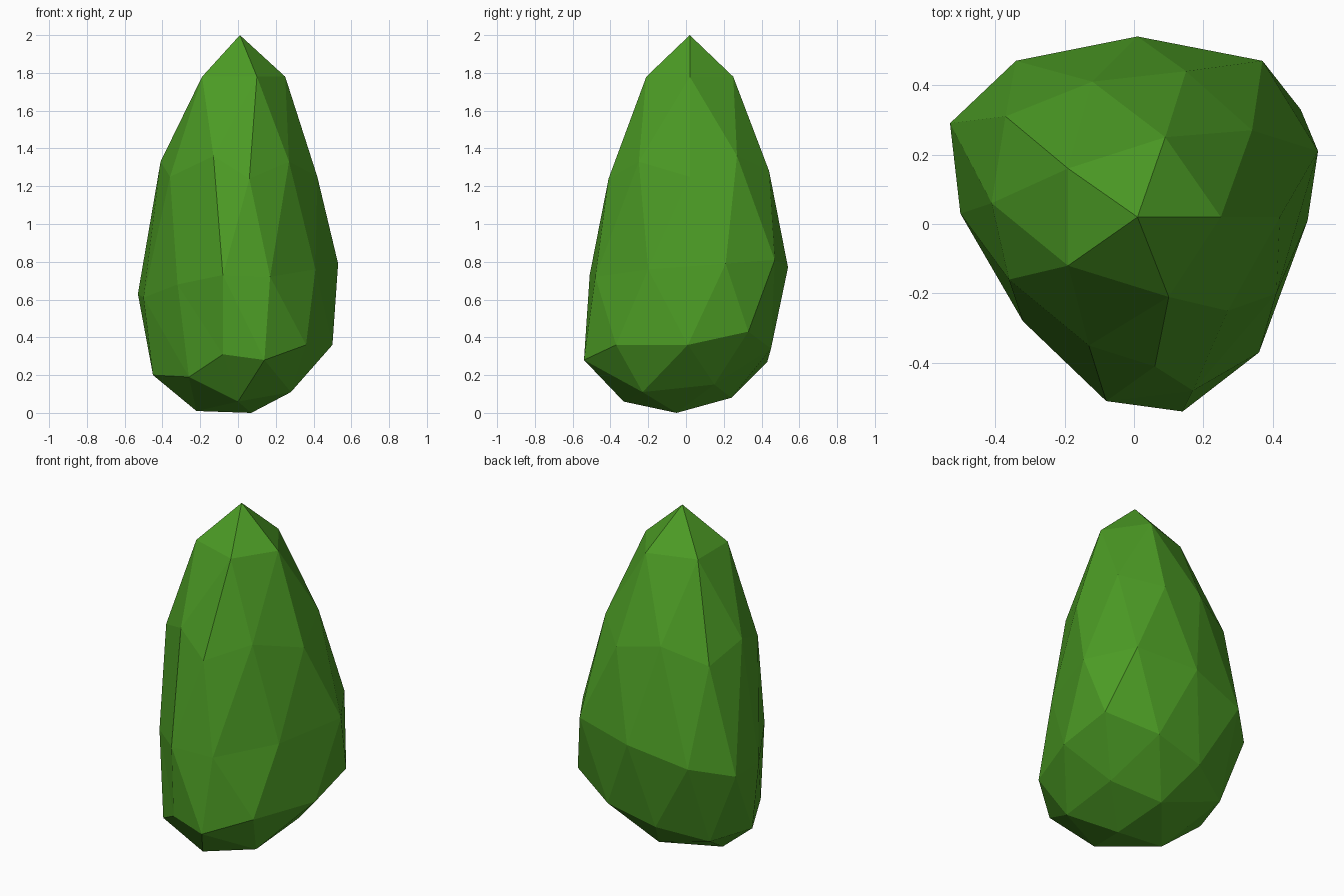
import bpy, bmesh, math

# Low-poly foliage: an icosphere whose rings are pulled into a lopsided teardrop.
# Each ring lists (x, y, z) counter-clockwise, starting at the smallest angle.
TIP = [(0.01, 0.02, 2.0)]
CROWN = [(0.25, 0.02, 1.78), (0.09, 0.25, 1.78), (-0.19, 0.16, 1.78),
         (-0.19, -0.12, 1.78), (0.10, -0.21, 1.78)]
SHOULDER = [(0.42, 0.02, 1.25), (0.34, 0.27, 1.36), (0.15, 0.44, 1.28),
            (-0.12, 0.41, 1.34), (-0.37, 0.31, 1.25), (-0.41, 0.06, 1.33),
            (-0.36, -0.16, 1.25), (-0.13, -0.35, 1.36), (0.06, -0.41, 1.24),
            (0.27, -0.25, 1.33)]
BELLY = [(0.53, 0.21, 0.79), (0.37, 0.47, 0.81), (0.01, 0.54, 0.77),
         (-0.34, 0.47, 0.69), (-0.53, 0.29, 0.63), (-0.50, 0.03, 0.61),
         (-0.32, -0.28, 0.68), (-0.08, -0.51, 0.73), (0.17, -0.48, 0.72),
         (0.41, -0.20, 0.76)]
SKIRT = [(0.50, 0.01, 0.36), (0.48, 0.33, 0.43), (0.20, 0.45, 0.34),
         (-0.10, 0.43, 0.27), (-0.36, 0.29, 0.20), (-0.45, 0.02, 0.20),
         (-0.26, -0.33, 0.19), (-0.08, -0.49, 0.31), (0.14, -0.54, 0.28),
         (0.36, -0.37, 0.36)]
UNDERSIDE = [(0.29, 0.15, 0.15), (0.01, 0.24, 0.08), (-0.22, -0.03, 0.01),
             (0.0, -0.33, 0.06), (0.28, -0.23, 0.11)]
BASE = [(0.07, -0.05, 0.0)]

# Height range of each ring on the unit icosphere
RINGS = [(0.95, 1.1, TIP), (0.7, 0.95, CROWN), (0.2, 0.7, SHOULDER),
         (-0.2, 0.2, BELLY), (-0.7, -0.2, SKIRT),
         (-0.95, -0.7, UNDERSIDE), (-1.1, -0.95, BASE)]


def angle(v):
    """Angle about z from 0 to 360, tolerant of rounding at zero."""
    return (math.degrees(math.atan2(v.co.y, v.co.x)) + 1) % 360


bm = bmesh.new()
bmesh.ops.create_icosphere(bm, subdivisions=2, radius=1)
picked = [(sorted((v for v in bm.verts if lo < v.co.z <= hi), key=angle), pts)
          for lo, hi, pts in RINGS]
for verts, pts in picked:
    for v, p in zip(verts, pts):
        v.co = p
bmesh.ops.recalc_face_normals(bm, faces=bm.faces)

mesh = bpy.data.meshes.new("foliage")
bm.to_mesh(mesh)
bm.free()

# Leaf colour
green = bpy.data.materials.new("leaf green")
green.diffuse_color = (0.072, 0.33, 0.018, 1)
mesh.materials.append(green)

foliage = bpy.data.objects.new("foliage", mesh)
bpy.context.collection.objects.link(foliage)
